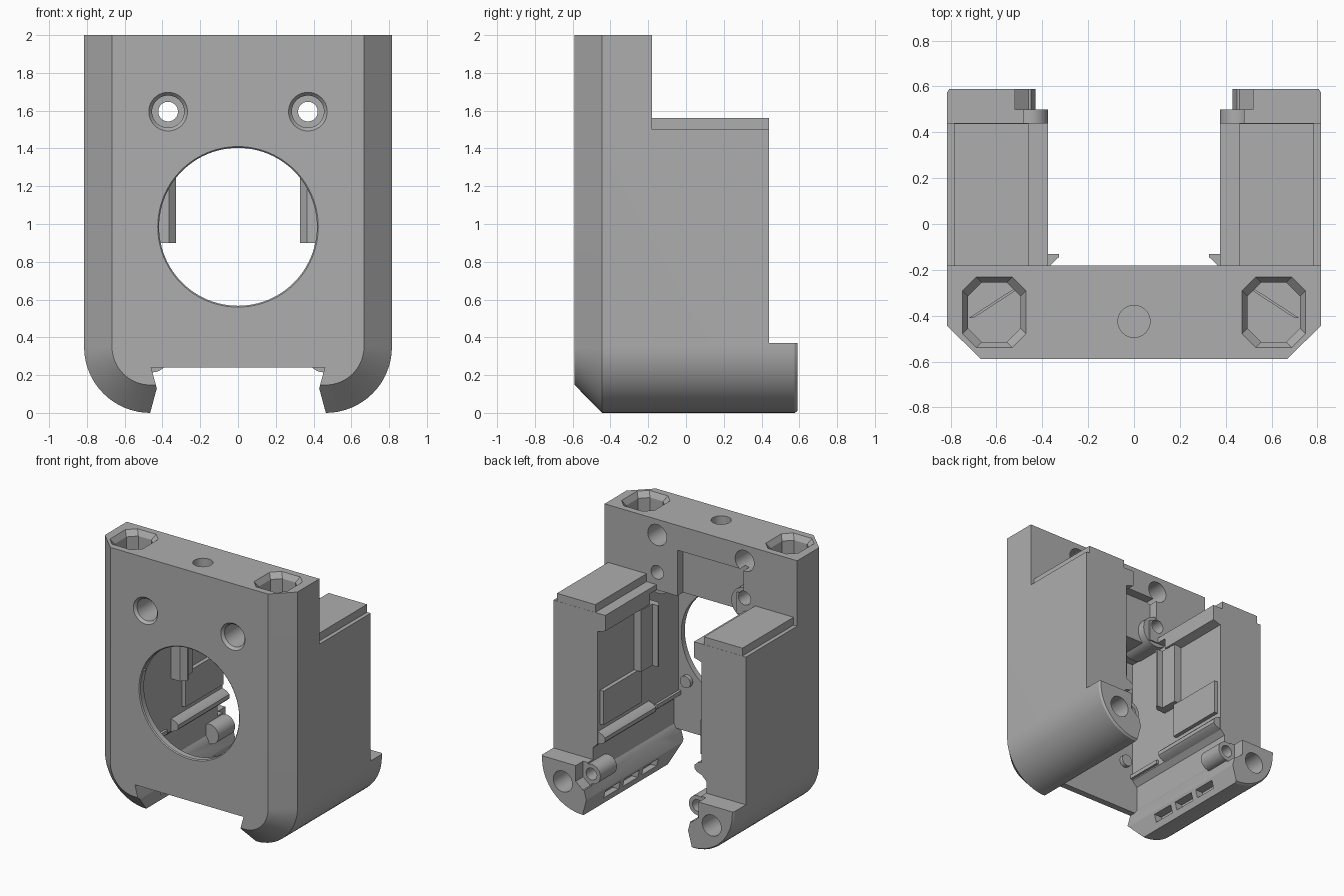
import bpy, bmesh, math
from mathutils import Vector

if "Cube" in bpy.data.objects:
    bpy.data.objects.remove(bpy.data.objects["Cube"])

grey = bpy.data.materials.new("plain_grey")
grey.use_nodes = True
grey.diffuse_color = (0.42, 0.42, 0.42, 1)
grey.node_tree.nodes["Principled BSDF"].inputs["Base Color"].default_value = grey.diffuse_color


def loft(name, sections):
    """Join rings with equal point counts into a closed solid."""
    bm = bmesh.new()
    rings = [[bm.verts.new(p) for p in s] for s in sections]
    n = len(rings[0])
    for a, b in zip(rings, rings[1:]):
        for i in range(n):
            j = (i + 1) % n
            bm.faces.new((a[i], a[j], b[j], b[i]))
    bm.faces.new(rings[0])
    bm.faces.new(rings[-1])
    bmesh.ops.recalc_face_normals(bm, faces=bm.faces)
    me = bpy.data.meshes.new(name)
    bm.to_mesh(me)
    bm.free()
    me.materials.append(grey)
    ob = bpy.data.objects.new(name, me)
    bpy.context.collection.objects.link(ob)
    return ob


def along_y(name, pts, a, b):
    return loft(name, [[(x, y, z) for x, z in pts] for y in (a, b)])


def along_z(name, pts, a, b):
    return loft(name, [[(x, y, z) for x, y in pts] for z in (a, b)])


def box(name, x, y, z):
    return along_z(name, [(x[0], y[0]), (x[1], y[0]), (x[1], y[1]), (x[0], y[1])], *z)


def circle(cx, cy, r, n=40):
    return [(cx + r * math.cos(i * math.tau / n), cy + r * math.sin(i * math.tau / n)) for i in range(n)]


def mirrored(half):
    return half + [(-x, z) for x, z in reversed(half)]


def apply(target, tool, op="DIFFERENCE"):
    mod = target.modifiers.new("shape", "BOOLEAN")
    mod.operation, mod.object, mod.solver = op, tool, "EXACT"
    bpy.context.view_layer.update()
    dg = bpy.context.evaluated_depsgraph_get()
    me = bpy.data.meshes.new_from_object(target.evaluated_get(dg))
    target.modifiers.clear()
    target.data = me
    bpy.data.objects.remove(tool)


# Outer shell: rounded lower corners, chamfered front edge
def outline(inset):
    r = 0.35 - inset
    arc = [math.radians(-90 + 90 * i / 16) for i in range(17)]
    half = [(0.465 + r * math.cos(a), 0.35 + r * math.sin(a)) for a in arc]
    return mirrored(half + [(0.815 - inset, 2)])


body = loft("housing", [[(x, y, z) for x, z in outline(i)]
                        for i, y in ((0.148, -0.59), (0, -0.445), (0, 0.575), (0.01, 0.59))])

# Remove the space above the arms and behind them, above the end tabs
apply(body, box("c", (-1, 1), (-0.18, 1), (1.5, 3)))
apply(body, box("c", (-1, 1), (0.44, 1), (0.37, 3)))

# Gap between the arms, cavity behind the front plate, bottom notch
foot = [(0.5, -0.1), (0.465, 0), (0.43, 0.13), (0.46, 0.24)]
wall = [(0.48, 0.27), (0.48, 0.46), (0.44, 0.5)]
apply(body, along_y("c", mirrored(foot + wall + [(0.44, 1.36), (0.375, 1.38), (0.375, 1.7)]), -0.18, 0.8))
apply(body, along_y("c", mirrored(foot + wall + [(0.44, 1.46)]), -0.54, -0.1))
apply(body, along_y("c", mirrored(foot), -0.8, -0.3))

# Shallow pocket in the back of the upper plate
apply(body, along_y("c", [(0.2, 1.4), (0.2, 1.81), (-0.36, 1.81), (-0.36, 1.64),
                          (-0.3, 1.62), (-0.3, 1.4)], -0.25, 0))

# Screw bosses hanging into the cavity
for s in (1, -1):
    apply(body, along_y("b", circle(s * 0.37, 1.55, 0.12), -0.45, -0.19), "UNION")

# Large round opening with a small rim
apply(body, along_y("c", circle(0, 0.985, 0.418, 96), -0.8, -0.4))
apply(body, loft("c", [[(x, y, z) for x, z in circle(0, 0.985, r, 96)]
                       for y, r in ((-0.6, 0.435), (-0.575, 0.41))]))

for s in (1, -1):
    # Front screw holes, with counterbore and countersunk rim
    cx, cz = s * 0.37, 1.595
    apply(body, along_y("c", circle(cx, cz, 0.052), -0.8, 0))
    apply(body, loft("c", [[(x, y, z) for x, z in circle(cx, cz, r)]
                           for y, r in ((-0.61, 0.12), (-0.57, 0.085), (-0.36, 0.085))]))
    # Blind holes in the back of the plate
    apply(body, along_y("c", circle(cx, 1.88, 0.08), -0.38, 0))

    # Octagonal pockets in the top
    def octagon(g):
        w, h, c = 0.115 + g, 0.13 + g, 0.06
        quad = [(w, -h + c), (w, h - c), (w - c, h), (c - w, h),
                (-w, h - c), (-w, c - h), (c - w, -h), (w - c, -h)]
        return [(s * 0.61 + x, y - 0.385) for x, y in quad]
    apply(body, loft("c", [[(x, y, z) for x, y in octagon(g)]
                           for g, z in ((0.03, 2.01), (0, 1.96), (0, 1.7))]))

    # End tabs: relief beside the small boss and the screw hole
    relief = [(0.3, 0.2), (0.46, 0.2), (0.52, 0.25), (0.52, 0.5), (0.3, 0.5)]
    apply(body, along_y("c", [(s * x, z) for x, z in relief], 0.5, 0.8))
    apply(body, along_y("b", circle(s * 0.45, 0.29, 0.075), 0.3, 0.5), "UNION")
    apply(body, along_y("c", circle(s * 0.45, 0.29, 0.045), 0.4, 0.8))
    apply(body, along_y("c", circle(s * 0.63, 0.22, 0.08), 0.3, 0.8))

    # Row of slots along the foot
    for y in (-0.2, 0.03, 0.26):
        xs = sorted((s * 0.38, s * 0.5))
        apply(body, box("c", xs, (y - 0.09, y + 0.09), (0.05, 0.11)))

# Centre hole in the top
apply(body, along_z("c", circle(0, -0.425, 0.07), 1.85, 2.2))

parts = [body]
for s, side in ((1, "left"), (-1, "right")):
    def mx(pts):
        return [(s * x, v) for x, v in pts]

    def rng(a, b):
        return sorted((s * a, s * b))
    # Raised arm tops
    parts.append(box(side + "_arm_top", rng(0.46, 0.785), (-0.185, 0.439), (1.49, 1.56)))
    # Hooked clip near the front plate
    clip = [(0.46, 0), (0.38, 0), (0.375, -0.13), (0.328, -0.13),
            (0.328, -0.145), (0.365, -0.18), (0.46, -0.18)]
    parts.append(along_z(side + "_clip", mx(clip), 0.9, 1.37))
    # Inner panel and guide rails
    parts.append(box(side + "_inner_panel", rng(0.41, 0.46), (-0.05, 0.41), (0.64, 0.9)))
    rail = [(0.46, 0.49), (0.4, 0.51), (0.38, 0.53), (0.38, 0.56), (0.4, 0.58), (0.46, 0.6)]
    parts.append(along_y(side + "_guide_rail", mx(rail), -0.18, 0.438))
    parts.append(box(side + "_thin_rail", rng(0.42, 0.47), (-0.55, -0.25), (0.51, 0.54)))
    # Stud on the inside of the front plate
    parts.append(along_y(side + "_stud", circle(s * 0.365, 0.63, 0.045, 24), -0.55, -0.51))
    # Diagonal rib in the top pocket
    rib = [(0.5, -0.41), (0.52, -0.41), (0.72, -0.28), (0.7, -0.28)]
    parts.append(along_z(side + "_pocket_rib", [(s * (1.22 - x), y) for x, y in rib], 1.69, 1.76))

bpy.ops.object.select_all(action="DESELECT")
for ob in parts:
    ob.select_set(True)
bpy.context.view_layer.objects.active = body
bpy.ops.object.shade_smooth_by_angle(angle=math.radians(30))
